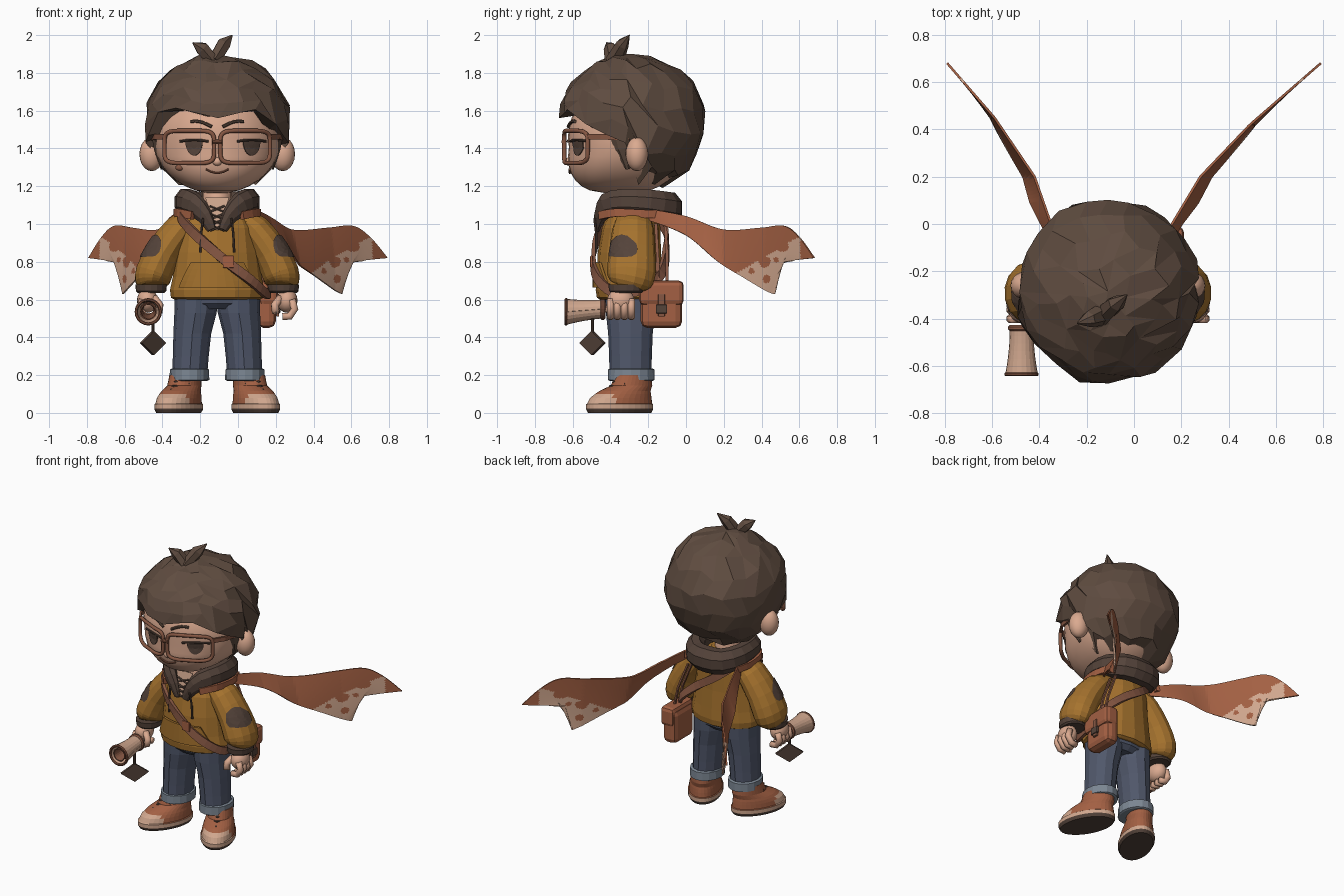
import bpy, bmesh, math, random
from math import sin, cos, pi, hypot, copysign
from mathutils import Vector, Matrix

random.seed(4)
if "Cube" in bpy.data.objects:
    bpy.data.objects.remove(bpy.data.objects["Cube"])
CX, UP, BACK = -.11, (0, 0, 1), (0, 1, 0)  # body centre line and axes

def material(name, code):
    col = [((int(code[i:i + 2], 16) / 255 + .055) / 1.055) ** 2.4 for i in (0, 2, 4)] + [1]
    m = bpy.data.materials.new(name)
    m.use_nodes = True
    m.diffuse_color = col
    m.node_tree.nodes["Principled BSDF"].inputs["Base Color"].default_value = col
    return m

HAIR, DARK, RIM = material("hair brown", "5F4C40"), material("dark brown", "54433A"), material("frame brown", "865743")
SKIN, PARCH, MUSTARD = material("skin", "DBAA90"), material("parchment", "D0A78E"), material("mustard cloth", "A6732E")
RUST, JEANS, CUFF = material("rust leather", "A36043"), material("denim blue", "50576A"), material("pale denim", "7C8793")

def finish(name, bm, mats, smooth=False, rule=None, thick=0):
    bmesh.ops.recalc_face_normals(bm, faces=bm.faces)
    for f in bm.faces:
        f.smooth = smooth
        f.material_index = rule(f.calc_center_median()) if rule else 0
    me = bpy.data.meshes.new(name)
    bm.to_mesh(me)
    bm.free()
    for m in mats if isinstance(mats, list) else [mats]:
        me.materials.append(m)
    ob = bpy.data.objects.new(name, me)
    bpy.context.collection.objects.link(ob)
    if thick:
        mod = ob.modifiers.new("thickness", "SOLIDIFY")
        mod.thickness, mod.offset = thick, 0
    return ob

def skin(name, rows, mats, wrap=True, closed=False, caps=True, weld=0, **kw):
    """Faces between rows of points; rows may wrap round, the stack may close."""
    bm = bmesh.new()
    rows = [[bm.verts.new(p) for p in r] for r in rows]
    for a, b in zip(rows, rows[1:] + rows[:1] if closed else rows[1:]):
        for j in range(0 if wrap else 1, len(a)):
            bm.faces.new((a[j - 1], a[j], b[j], b[j - 1]))
    for cap in (rows[0], rows[-1]) if caps and not closed else ():
        bm.faces.new(cap)
    if weld:
        bmesh.ops.remove_doubles(bm, verts=bm.verts[:], dist=weld)
    return finish(name, bm, mats, **kw)

def grid(name, fn, nu, nv, mats, thick=.006, **kw):
    rows = [[fn(i / nu, j / nv) for j in range(nv + 1)] for i in range(nu + 1)]
    return skin(name, rows, mats, wrap=False, caps=False, thick=thick, **kw)

def loft(name, rings, mats, sides=16, **kw):
    """Stack of horizontal ellipses: z, x, y, rx, ry."""
    ang = [2 * pi * k / sides for k in range(sides)]
    return skin(name, [[(x + a * cos(t), y + b * sin(t), z) for t in ang] for z, x, y, a, b in rings], mats, **kw)

def spline(pts, n):
    out, k = [], len(pts)
    for i in range(k - 1):
        p = [pts[min(max(i + j, 0), k - 1)] for j in (-1, 0, 1, 2)]
        for t in (s / n for s in range(n)):
            out.append([b + .5 * t * (c - a + t * (2 * a - 5 * b + 4 * c - d + t * (3 * b - a - 3 * c + d))) for a, b, c, d in zip(*p)])
    return out + [pts[-1]]

def sweep(name, pts, mats, size=(.01, .01), sides=8, up=UP, axis=None, closed=False, **kw):
    """Elliptical section along a path; points may carry their own two radii."""
    rings, k = [], len(pts)
    for i, p in enumerate(pts):
        (a, b), c = p[3:5] or size, Vector(p[:3])
        q0, q1 = (pts[i - 1], pts[(i + 1) % k]) if closed else (pts[max(i - 1, 0)], pts[min(i + 1, k - 1)])
        t = (Vector(q1[:3]) - Vector(q0[:3])).normalized()
        s = t.cross((c.x - axis[0], c.y - axis[1], 0) if axis else up).normalized()
        rings.append([c + s * a * cos(g) + s.cross(t) * b * sin(g) for g in (2 * pi * (j + .5) / sides for j in range(sides))])
    return skin(name, rings, mats, closed=closed, **kw)

def solid(name, pos, dim, mat, bevel=0, seg=20):
    """Ball with the given radii, or a bevelled box with the given sizes."""
    bm, place = bmesh.new(), Matrix.Translation(pos) @ Matrix.Diagonal((*dim, 1))
    if bevel:
        bmesh.ops.create_cube(bm, size=1, matrix=place)
        bmesh.ops.bevel(bm, geom=bm.edges[:], offset=bevel, segments=2, affect="EDGES", profile=.5)
    else:
        bmesh.ops.create_uvsphere(bm, u_segments=seg, v_segments=seg // 2, radius=1, matrix=place)
    return finish(name, bm, mat, smooth=not bevel)

def table(rows, x):
    a, b, c, d = next((*p, *q) for p, q in zip(rows, rows[1:]) if x <= q[0] or q == rows[-1])
    return b + (d - b) * (min(x, c) - a) / (c - a)

def jaw(z):
    return .45 * max(0, 1.4 - z)

def on_face(x, z, off=.005):
    k = 1 - ((x - CX) / .34) ** 2 - ((z - 1.46) / .3) ** 2
    return (x, -.3 - .325 * max(k, 0) ** .5 - jaw(z) - off, z)

# Head with a forward jaw, face and glasses
head = solid("head", (CX, -.3, 1.46), (.34, .325, .3), SKIN, seg=36)
for v in head.data.vertices:
    v.co.y -= jaw(v.co.z) * min(1, max(0, (-.25 - v.co.y) / .15))
solid("nose", on_face(CX, 1.33, -.005), (.025, .022, .022), SKIN)
solid("cheek_mark", on_face(-.31, 1.298, 0), (.022, .014, .016), RIM)
T = (-1, -.6, -.2, .2, .6, 1)
sweep("mouth", [on_face(CX + .06 * t, 1.27 + .02 * t * t) for t in T], RIM, (.006, .006))
sweep("glasses_bridge", [(CX + d, -.648, 1.435) for d in (-.025, 0, .025)], RIM, (.012, .012))
for s, side in ((-1, "right"), (1, "left")):
    def at(d, *rest):
        return (CX + s * d, *rest)
    def lens(g):
        d = .148 + .132 * copysign(abs(cos(g)) ** .4, cos(g))
        return at(d, -.645 + 1.6 * d * d, 1.408 + .086 * copysign(abs(sin(g)) ** .4, sin(g)))
    ex = -.08 + s * .152
    grid(side + "_eye", lambda u, v: on_face(ex + .045 * v * cos(pi * u), 1.437 - .075 * v * sin(pi * u)), 12, 4, DARK)
    sweep(side + "_eyelid", [on_face(ex + .075 * t, 1.445 - .008 * t * t) for t in T], DARK, (.007, .007))
    sweep(side + "_eyebrow", [on_face(CX + s * (.085 + .055 * t), 1.515 + .03 * sin(1 + t)) for t in T], HAIR, (.009, .009))
    solid(side + "_ear", at(.347, -.26, 1.37), (.065, .06, .09), SKIN)
    sweep(side + "_sideburn", [at(.335, -.35, 1.52, .025, .07), at(.318, -.335, 1.4, .02, .045), at(.295, -.31, 1.29, .005, .01)], HAIR, up=BACK, sides=6)
    sweep(side + "_lens_frame", [lens(pi * (k + .5) / 14) for k in range(28)], RIM, (.012, .012), up=BACK, closed=True, smooth=True)
    sweep(side + "_glasses_arm", [at(.28, -.52, 1.462), at(.325, -.45, 1.462), at(.352, -.3, 1.455)], RIM, (.01, .02), sides=4)

# Hair shell: staggered rows from the crown to a varying hairline, then tucked in
HAIRLINE = [(-180, 1.19), (-96, 1.21), (-89, 1.4), (-80, 1.46), (-58, 1.48), (-46, 1.61), (-30, 1.62), (-14, 1.58), (0, 1.56),
            (17, 1.59), (36, 1.61), (46, 1.59), (57, 1.48), (80, 1.46), (89, 1.4), (96, 1.21), (180, 1.19)]
N, R, rows = 22, 8, []
for i in range(R + 2):
    row, inside = [], i > R
    for j in range(N):
        a = 2 * pi * (j + .5 * (i % 2)) / N - pi + random.uniform(-.06, .06)
        step = i + random.uniform(-.25, .25) if 0 < i < R else min(i, R)
        th = math.acos((table(HAIRLINE, math.degrees(a)) - 1.53) / .375) * step / R
        k = .8 if inside else 1 + random.uniform(-.04, .035) * (i > 0)
        row.append((CX + .39 * k * sin(th) * sin(a), -.285 - .395 * k * sin(th) * cos(a), 1.53 + .37 * max(k, .92) * cos(th)))
    rows.append(row)
skin("hair", rows, HAIR, caps=False, weld=.055)
for name, tip in (("long_tuft", (-.03, -.3, 2)), ("short_tuft", (-.24, -.42, 1.96))):
    b, t = Vector((-.13, -.38, 1.86)), Vector(tip)
    sweep(name, [(*b, .035, .05), (*(b.lerp(t, .55) + Vector((0, 0, .015))), .04, .035), (*t, .003, .003)], HAIR, sides=6, up=BACK)

# Torso, neck and front pocket
loft("jacket", [(z, CX, y, a, b) for z, y, a, b in ((.6, -.3, .225, .155), (.61, -.3, .245, .172), (.65, -.3, .25, .178), (.72, -.3, .235, .174),
     (.85, -.3, .22, .167), (.98, -.29, .205, .155), (1.06, -.28, .17, .13), (1.11, -.28, .09, .09))], MUSTARD)
loft("neck", [(z, CX, -.31, .078, .1) for z in (.98, 1.1, 1.25)], SKIN, smooth=True)
def pocket(u, v):
    a = (u - .5) * (1.9 - .7 * v)
    return (CX + .245 * sin(a), -.3 - .187 * cos(a), .665 + .13 * v)
grid("front_pocket", pocket, 10, 4, MUSTARD, thick=.016)
grid("undershirt", lambda u, v: (CX + (u - .5) * .11 * (v + .15), -.463 + .035 * v, .97 + .17 * v), 2, 2, PARCH)
for z in (.98, 1.01, 1.04, 1.08):
    for s in (-1, 1):
        sweep("neck_lace", [(CX + s * x, -.466 + (z - .98) * .2, z + x * .4) for x in (-.04, .04)], DARK, (.006, .006), sides=5)

# Hood
half = [(.03, -.47, .97, .012, .025), (.065, -.455, 1.04, .03, .045), (.12, -.415, 1.1, .045, .068), (.165, -.33, 1.118, .055, .072),
        (.165, -.2, 1.11, .06, .078), (.1, -.105, 1.09, .07, .085), (0, -.085, 1.085, .07, .088)]
sweep("hood", spline([(CX - p[0], *p[1:]) for p in half] + [(CX + p[0], *p[1:]) for p in half[-2::-1]], 2), DARK)

# Flying scarf tails: top y, top z, bottom y, bottom z per station
EDGES = spline([(-.2, 1.08, -.2, 1.02), (0, 1.04, 0, .94), (.2, .97, .17, .8), (.4, .98, .3, .72),
                (.52, .99, .4, .66), (.6, .93, .45, .635), (.68, .82, .47, .63)], 12)
SPOTS = [(.515, .885, .032), (.42, .8, .03), (.35, .75, .016), (.43, .71, .022), (.48, .81, .014)]
LEFT, RIGHT = [(-.2, .08), (0, .16), (.2, .28), (.42, .49), (.68, .79)], [(-.2, -.28), (0, -.35), (.2, -.42), (.45, -.59), (.68, -.79)]
def tail_colour(c):
    return int(c.z - .74 < (c.y - .27) * .58 and c.y < .61 and all(hypot(c.y - y, c.z - z) > r for y, z, r in SPOTS))
for s, side, path in ((1, "left", LEFT), (-1, "right", RIGHT)):
    def tail(u, v):
        y0, z0, y1, z1 = EDGES[round(u * (len(EDGES) - 1))]
        notch = .075 * max(0, u * 5 - 4) * (1 - abs(2 * v - 1))
        y = y0 + (y1 - y0) * v - notch
        return (table(path, y) + s * .075 * v * min(1, 4 * u) * (1 - u), y, z0 + (z1 - z0) * v + notch)
    grid(side + "_scarf_tail", tail, 72, 40, [RUST, PARCH], rule=tail_colour, thick=.01)
    band = [(.13, -.455, 1.045), (.2, -.37, 1.06), (.22, -.24, 1.055), (.19, -.12, 1.05)]
    sweep(side + "_scarf_band", spline([(CX + s * x, y, z) for x, y, z in band], 3), RUST, (.03, .018), sides=4, axis=(CX, -.25))

# Arms, hands, legs and shoes
for s, side in ((-1, "right"), (1, "left")):
    arm = [at(.13, -.275, 1.03, .06, .09), at(.2, -.28, .97, .085, .11), at(.285, -.285, .85, .095, .122),
           at(.335, -.29, .74, .1, .13), at(.345, -.3, .69, .09, .115), at(.345, -.305, .67, .07, .09)]
    sleeve = sweep(side + "_sleeve", spline(arm, 2), MUSTARD, sides=14, up=BACK)
    def patch(u, v):
        w, h = .1 * v * cos(2 * pi * u), .078 * v * sin(2 * pi * u)
        return at(.36 + .6 * w, -.335 + .8 * w, .885 + h)
    hug = grid(side + "_elbow_patch", patch, 14, 4, DARK, thick=0).modifiers.new("hug", "SHRINKWRAP")
    hug.target, hug.offset, hug.wrap_mode = sleeve, .006, "ABOVE_SURFACE"
    loft(side + "_sleeve_cuff", [(z, *at(.35, -.315), r, r + .012) for z, r in ((.635, .07), (.645, .08), (.68, .084))], DARK)
    solid(side + "_palm", at(.37, -.345, .595), (.055, .072, .065), SKIN)
    for y in (-.4 + .037 * k for k in range(4)):
        sweep(side + "_finger", [at(.395, y, .6), at(.41, y, .55), at(.385, y, .512), at(.345, y, .51)], SKIN, (.021, .021), up=BACK, smooth=True)
    sweep(side + "_thumb", [at(.335, -.38, .61), at(.305, -.4, .57), at(.31, -.41, .53)], SKIN, (.022, .022), up=BACK, smooth=True)
    sweep(side + "_hood_string", [at(.075, -.485, 1.03), at(.085, -.475, .95), at(.09, -.475, .85)], DARK, (.007, .007), up=BACK)
    loft(side + "_trouser_leg", [(z, *at(d, -.294), r, r + .018) for z, d, r in ((.2, .146, .093), (.3, .14, .095), (.42, .132, .1), (.53, .115, .112), (.63, .11, .116))], JEANS, 12)
    loft(side + "_trouser_cuff", [(z, *at(.147, -.29), r, r + .019) for z, r in ((.17, .095), (.175, .105), (.23, .104), (.235, .092))], CUFF)
    turn = Matrix.Translation(at(.165, -.27, 0)) @ Matrix.Rotation(s * .45, 4, "Z")
    sole = [(z, 0, -.09, a, a + .08) for z, a in ((0, .1), (.018, .11), (.022, .11), (.046, .11), (.05, .104))]
    upper = [(.08, 0, -.083, .101, .174), (.1, 0, -.07, .097, .158), (.115, 0, -.06, .092, .145), (.145, 0, -.02, .083, .115), (.2, 0, -.01, .08, .1)]
    shoe = [loft(side + "_shoe", sole + upper, [RUST, PARCH, DARK], 32, rule=lambda c: 2 if c.z < .02 else int(c.z < .048 or (c.y < -.155 and c.z < .1)))]
    for y, z in ((-.178, .122), (-.145, .142), (-.125, .165)):
        shoe.append(sweep(side + "_shoe_lace", [(-.06, y + .04, z - .012), (0, y, z), (.06, y + .04, z - .012)], DARK, (.009, .007), sides=6))
    for part in shoe:
        part.data.transform(turn)
loft("trouser_hips", [(.55, CX, -.295, .17, .1), (.58, CX, -.295, .215, .132), (.64, CX, -.295, .22, .14)], JEANS)

# Satchel with strap
STRAP = [(-.3, -.3, 1.085), (-.3, -.4, 1.03), (-.21, -.468, .93), (-.06, -.492, .8), (.07, -.46, .7), (.15, -.36, .63),
         (.165, -.22, .66), (.13, -.13, .74), (0, -.105, .86), (-.16, -.11, .97), (-.28, -.19, 1.07)]
sweep("satchel_strap", spline(STRAP, 4), RIM, (.036, .014), sides=4, axis=(CX, -.29), closed=True)
solid("strap_buckle", (-.05, -.5, .8), (.06, .015, .065), RUST, .006)
solid("satchel", (.15, -.13, .565), (.1, .22, .23), RUST, .035)
solid("satchel_flap", (.162, -.13, .635), (.1, .235, .13), RUST, .025)
solid("satchel_clasp_strap", (.21, -.13, .57), (.016, .035, .12), RIM, .004)
solid("satchel_clasp", (.215, -.13, .55), (.018, .06, .045), DARK, .004)
for y in (-.15, -.1):
    sweep("satchel_hanger", [(.16, y, .68), (.13, y, .82), (.06, y - .01, 1)], RIM, (.008, .012), up=BACK, sides=4)

# Hollow rolled map with pendant
def roll(u, v, r0=.045, r1=.064):
    r, g = r0 + (r1 - r0) * v * v, 2 * pi * u
    return (-.475 + r * cos(g), -.44 - .195 * v, .55 - .015 * v + r * sin(g))
grid("map_roll", roll, 20, 6, PARCH, thick=.01)
grid("map_inner_roll", lambda u, v: roll(u, .02 + .95 * v, .03, .042), 20, 2, RIM)
for name, v, r in (("map_front_rim", 1, .009), ("map_back_rim", 0, .014)):
    sweep(name, [roll(k / 20, v) for k in range(20)], RIM, (r, r), up=BACK, closed=True)
sweep("pendant_cord", [(-.45, -.495, z) for z in (.5, .46, .42)], DARK, up=BACK)
grid("pendant", lambda u, v: (-.45 + .063 * (u + v - 1), -.495 + .063 * (u + v - 1), .37 + .063 * (u - v)), 1, 1, DARK, thick=.018)
